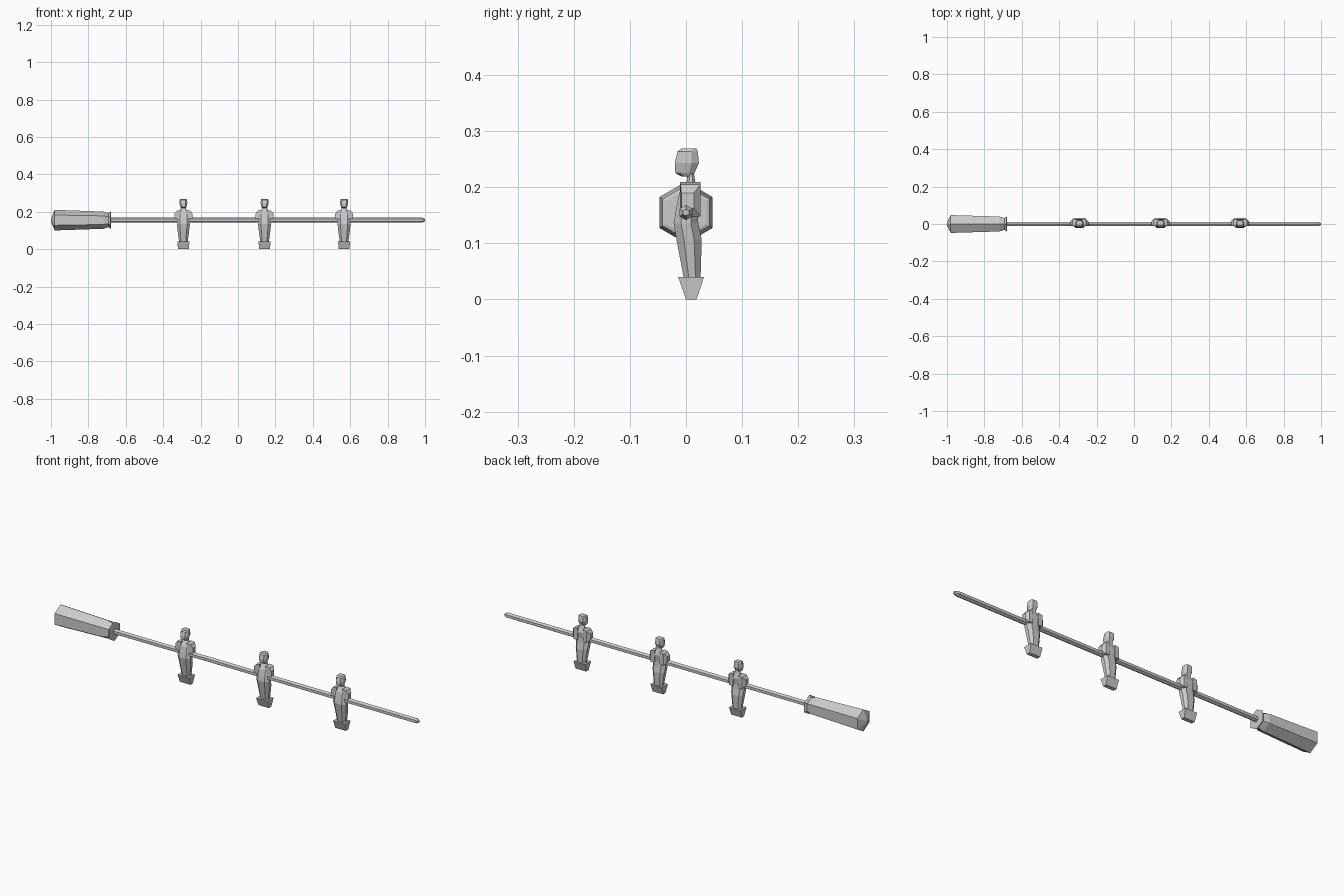
import bpy, bmesh, math

if "Cube" in bpy.data.objects:
    bpy.data.objects.remove(bpy.data.objects["Cube"])

AXIS_Z = 0.155


def make_object(name, bm):
    bmesh.ops.recalc_face_normals(bm, faces=bm.faces)
    mesh = bpy.data.meshes.new(name)
    bm.to_mesh(mesh)
    bm.free()
    obj = bpy.data.objects.new(name, mesh)
    bpy.context.collection.objects.link(obj)
    return obj


def loft(bm, rings):
    """Skin equal-length rings of points and cap both ends."""
    rows = [[bm.verts.new(p) for p in ring] for ring in rings]
    n = len(rows[0])
    for a, b in zip(rows, rows[1:]):
        for i in range(n):
            j = (i + 1) % n
            bm.faces.new((a[i], a[j], b[j], b[i]))
    bm.faces.new(rows[0][::-1])
    bm.faces.new(rows[-1])


def turned(name, profile, sides=6):
    """Faceted part turned around the x axis, a corner pointing up."""
    bm = bmesh.new()
    loft(bm, [[(x, r * math.sin(2 * math.pi * i / sides),
                AXIS_Z + r * math.cos(2 * math.pi * i / sides))
               for i in range(sides)] for x, r in profile])
    return make_object(name, bm)


def octagon(z, w, y0, y1, cut=0.55):
    m, d = (y0 + y1) / 2, (y1 - y0) / 2
    return [(w, m - d * .4, z), (w, m + d * .4, z), (w * cut, y1, z), (-w * cut, y1, z),
            (-w, m + d * .4, z), (-w, m - d * .4, z), (-w * cut, y0, z), (w * cut, y0, z)]


def box_ring(z, w, y0, y1):
    return [(w, y0, z), (w, y1, z), (-w, y1, z), (-w, y0, z)]


def arm_ring(x, y0, y1, z0, z1):
    return [(x, y0, z0), (x, y1, z0), (x, y1, z1), (x, y0, z1)]


# Rod and grip
turned("rod", [(-0.70, .0135), (0.985, .0135), (1.0, .006)])
turned("handle", [(-1.0, .008), (-0.98, .055), (-0.72, .046),
                  (-0.692, .037), (-0.682, .048), (-0.68, .042)])

for k, x in enumerate((-0.292, 0.142, 0.567), 1):
    parts = []

    # Legs, torso and neck
    bm = bmesh.new()
    loft(bm, [octagon(*r) for r in (
        (.038, .023, -.004, .026), (.107, .032, -.017, .028), (.135, .035, -.022, .022),
        (.160, .035, -.018, .020), (.190, .033, -.012, .024), (.212, .016, .002, .016),
        (.226, .012, .002, .014))])
    parts.append(make_object(f"player_body_{k}", bm))

    # Stub arms
    for s, side in ((1, "right"), (-1, "left")):
        bm = bmesh.new()
        loft(bm, [arm_ring(s * a, *r) for a, *r in (
            (.015, -.011, .026, .150, .209), (.036, -.010, .026, .148, .205),
            (.048, -.008, .014, .163, .190))])
        parts.append(make_object(f"player_{side}_arm_{k}", bm))

    # Head
    bm = bmesh.new()
    loft(bm, [octagon(*r, .6) for r in (
        (.219, .012, -.008, .013), (.225, .016, -.019, .015), (.243, .021, -.020, .023),
        (.264, .020, -.015, .021), (.269, .016, -.008, .019))])
    parts.append(make_object(f"player_head_{k}", bm))

    # Foot block, wider at the top
    bm = bmesh.new()
    loft(bm, [box_ring(0, .029, 0, .019), box_ring(.04, .032, -.014, .032)])
    parts.append(make_object(f"player_foot_{k}", bm))

    for p in parts:
        p.location.x = x
